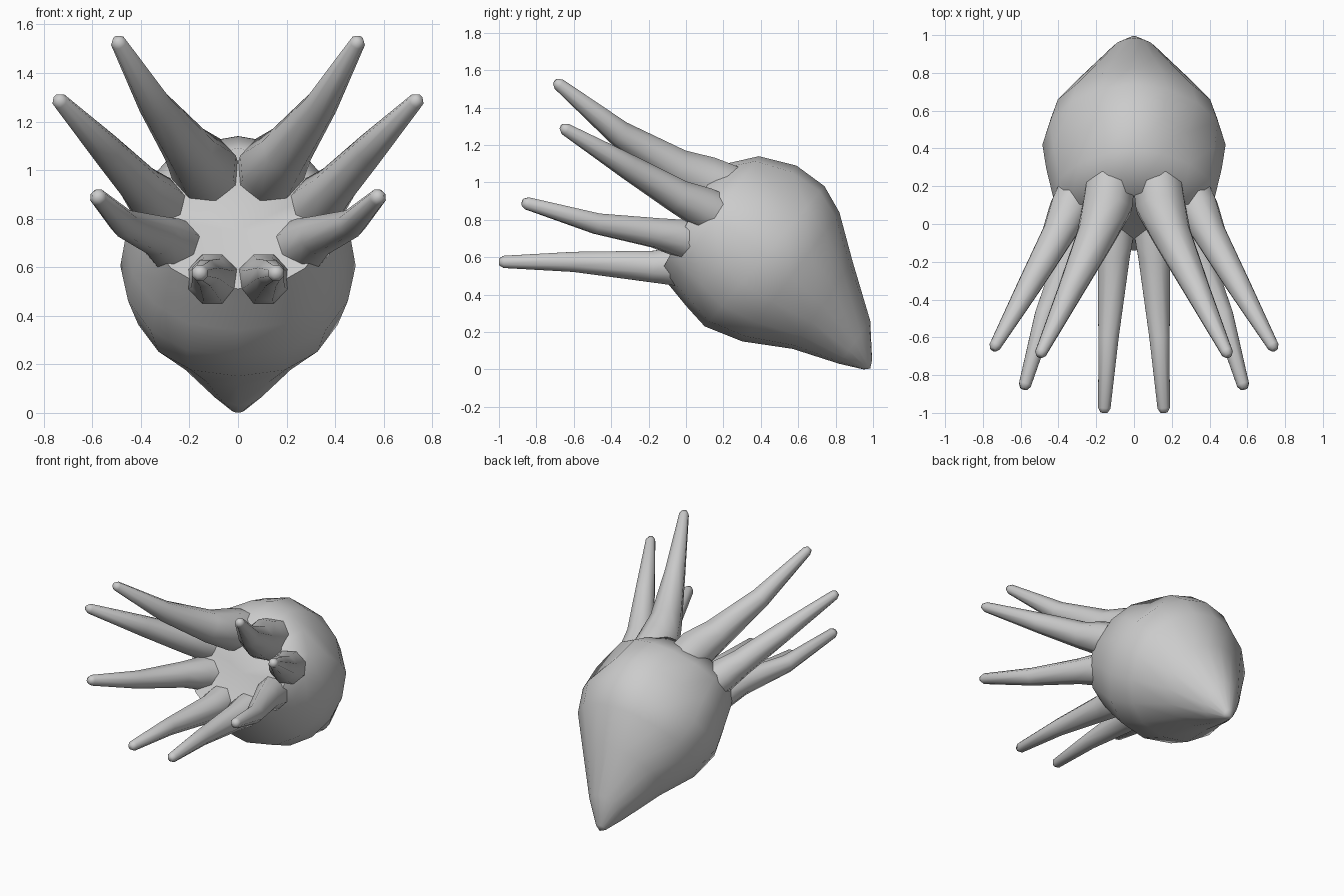
import bpy, bmesh, math
from mathutils import Vector

if "Cube" in bpy.data.objects:
    bpy.data.objects.remove(bpy.data.objects["Cube"])


def loft(name, rings, cap_start=None, cap_end=None, mirror=False):
    """Skin a list of vertex rings, closing each end with a fan to a point."""
    bm = bmesh.new()
    rows = [[bm.verts.new(p) for p in r] for r in rings]
    n = len(rows[0])
    for a, b in zip(rows, rows[1:]):
        for i in range(n):
            j = (i + 1) % n
            bm.faces.new((a[i], a[j], b[j], b[i]))
    for row, tip in ((rows[0], cap_start), (rows[-1], cap_end)):
        if tip is None:
            bm.faces.new(row)
        else:
            c = bm.verts.new(tip)
            for i in range(n):
                bm.faces.new((row[i], row[(i + 1) % n], c))
    bmesh.ops.recalc_face_normals(bm, faces=bm.faces)
    me = bpy.data.meshes.new(name)
    bm.to_mesh(me)
    bm.free()
    ob = bpy.data.objects.new(name, me)
    bpy.context.collection.objects.link(ob)
    if mirror:
        m = ob.modifiers.new("mirror", 'MIRROR')
        m.use_mirror_merge = False
    bpy.ops.object.select_all(action='DESELECT')
    ob.select_set(True)
    bpy.context.view_layer.objects.active = ob
    bpy.ops.object.shade_smooth_by_angle(angle=math.radians(65))
    return ob


# Mantle: tilted rings given as bottom (y, z), top (y, z), half width
sections = [
    ((0.95, 0.00), (0.995, 0.05), 0.035),
    ((0.82, 0.03), (0.985, 0.26), 0.13),
    ((0.57, 0.11), (0.89, 0.58), 0.295),
    ((0.30, 0.15), (0.82, 0.84), 0.44),
    ((0.10, 0.23), (0.74, 0.98), 0.485),
    ((0.00, 0.34), (0.59, 1.09), 0.465),
    ((-0.09, 0.45), (0.39, 1.14), 0.43),
    ((-0.14, 0.51), (0.17, 1.09), 0.37),
]
SIDES = 16
rings = []
for bot, top, hw in sections:
    b, t = Vector((0, *bot)), Vector((0, *top))
    ring = []
    for i in range(SIDES):
        a = 2 * math.pi * i / SIDES
        c, s = math.cos(a), math.sin(a)
        # Fuller underside, narrower top
        x = math.copysign(abs(c) ** (0.85 if s < 0 else 1.1), c) * hw
        p = (b + t) / 2 + (t - b) / 2 * s + Vector((x, 0, 0))
        # Shallow eye sockets
        eye = Vector((math.copysign(0.27, x), 0.49, 0.99))
        d = (p - eye).length
        if d < 0.17:
            p += (Vector((0, 0.35, 0.65)) - p).normalized() * 0.07 * (1 - d / 0.17)
        ring.append(p)
    rings.append(ring)
loft("mantle", rings, (0, 0.985, 0.005), (0, 0.05, 0.75))


def arm(name, path, sides=8):
    """Tapered arm along (x, y, z, radius) points, mirrored to the other side."""
    pts = [Vector(p[:3]) for p in path]
    rad = [p[3] for p in path]
    out = []
    for k, p in enumerate(pts):
        d = (pts[min(k + 1, len(pts) - 1)] - pts[max(k - 1, 0)]).normalized()
        u = d.cross(Vector((0, 0, 1))).normalized()
        v = u.cross(d)
        out.append([p + (u * math.cos(2 * math.pi * (i + 0.5) / sides)
                         + v * math.sin(2 * math.pi * (i + 0.5) / sides)) * rad[k] * 1.04
                    for i in range(sides)])
    # Blunt bevelled end
    d = (pts[-1] - pts[-2]).normalized()
    out.append([pts[-1] + d * 0.025 + (q - pts[-1]) * 0.55 for q in out[-1]])
    loft(name, out, mirror=True)


# Four pairs of arms, from the top pair down to the front pair;
# the first point of each path is buried in the mantle
arm("top_arms", [(0.11, 0.32, 0.93, 0.13), (0.14, 0.10, 1.01, 0.135),
                 (0.20, -0.06, 1.08, 0.105),
                 (0.34, -0.36, 1.265, 0.068), (0.492, -0.68, 1.525, 0.032)])
arm("upper_side_arms", [(0.24, 0.28, 0.77, 0.12), (0.34, 0.08, 0.87, 0.11),
                        (0.40, -0.05, 0.93, 0.088),
                        (0.545, -0.31, 1.085, 0.066), (0.735, -0.645, 1.285, 0.032)])
arm("lower_side_arms", [(0.18, 0.22, 0.64, 0.12), (0.285, -0.02, 0.70, 0.105),
                        (0.335, -0.16, 0.73, 0.082),
                        (0.47, -0.48, 0.78, 0.057), (0.577, -0.85, 0.888, 0.034)])
arm("front_arms", [(0.11, 0.14, 0.56, 0.10), (0.105, -0.07, 0.55, 0.105),
                   (0.108, -0.18, 0.55, 0.088),
                   (0.135, -0.60, 0.575, 0.056), (0.157, -0.975, 0.575, 0.034)])
